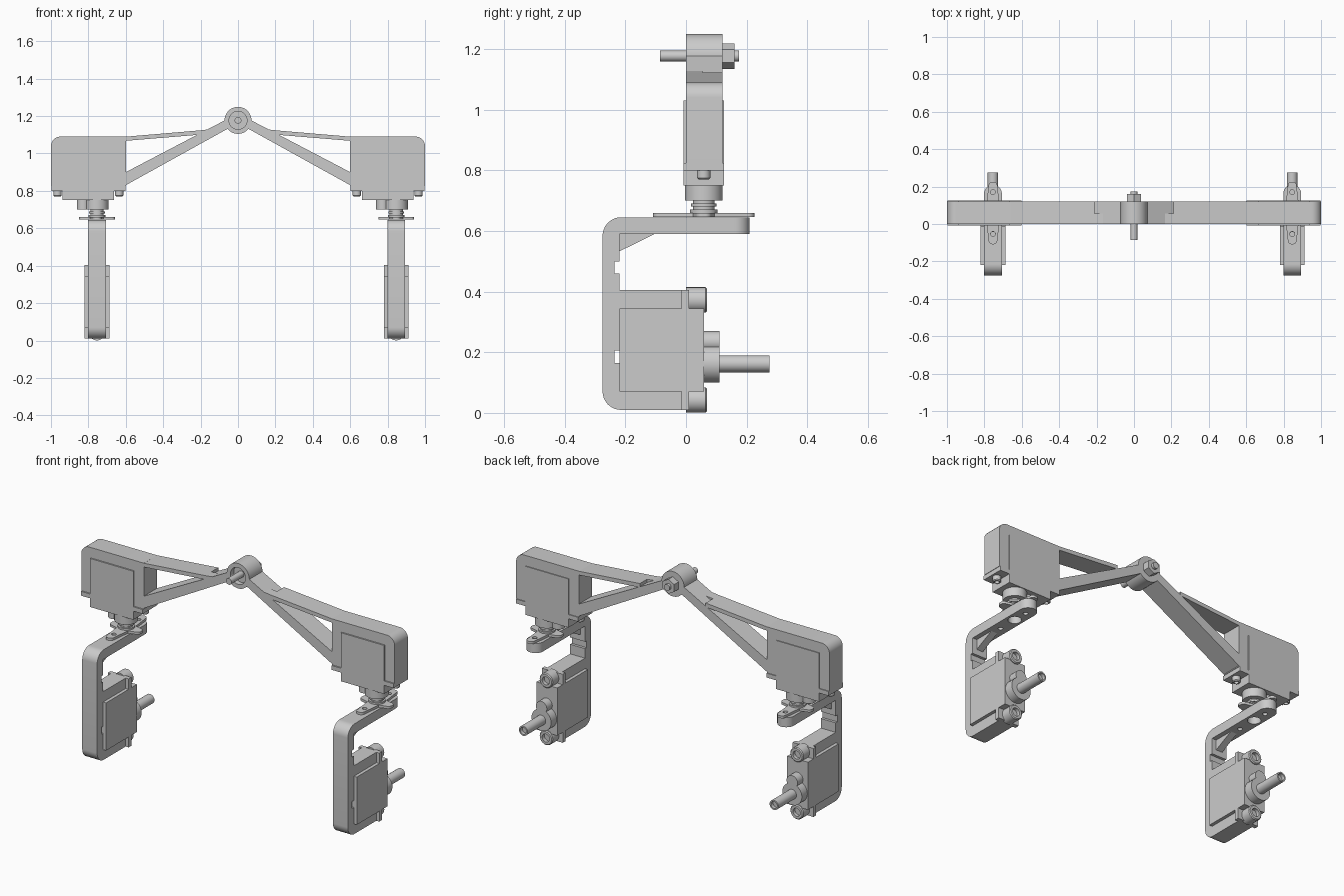
import bpy, bmesh, math
from mathutils import Matrix, Vector

if "Cube" in bpy.data.objects:
    bpy.data.objects.remove(bpy.data.objects["Cube"])


def frame(u, v, loc):
    """Matrix with local axes u, v and u x v, placed at loc."""
    u, v = Vector(u), Vector(v)
    m = Matrix((u, v, u.cross(v))).transposed().to_4x4()
    m.translation = loc
    return m


def finish(name, bm, m):
    bmesh.ops.remove_doubles(bm, verts=bm.verts, dist=1e-5)
    bmesh.ops.recalc_face_normals(bm, faces=bm.faces)
    bm.transform(m)
    me = bpy.data.meshes.new(name)
    bm.to_mesh(me)
    bm.free()
    me.shade_smooth()
    me.set_sharp_from_angle(angle=math.radians(30))
    ob = bpy.data.objects.new(name, me)
    bpy.context.collection.objects.link(ob)
    return ob


def rounded(pts, n=8):
    """Points (a, b) or (a, b, radius) -> outline with filleted corners."""
    out = []
    for i, p in enumerate(pts):
        c = Vector(p[:2])
        if len(p) == 2:
            out.append(c)
            continue
        a = (Vector(pts[i - 1][:2]) - c).normalized()
        b = (Vector(pts[(i + 1) % len(pts)][:2]) - c).normalized()
        half = a.angle(b) / 2
        mid = c + (a + b).normalized() * p[2] / math.sin(half)
        t = p[2] / math.tan(half)
        s, e = c + a * t - mid, c + b * t - mid
        for k in range(n + 1):
            d = s.lerp(e, k / n).normalized() * p[2]
            out.append(mid + d)
    return out


def circle(a, b, r, n=24):
    return [(a + r * math.cos(2 * math.pi * k / n),
             b + r * math.sin(2 * math.pi * k / n)) for k in range(n)]


def plate(name, loops, thick, m):
    """Flat outline with holes, extruded to a thickness about its plane."""
    cu = bpy.data.curves.new(name, 'CURVE')
    cu.dimensions, cu.fill_mode, cu.extrude = '2D', 'BOTH', thick / 2
    for loop in loops:
        sp = cu.splines.new('POLY')
        sp.points.add(len(loop) - 1)
        for q, p in zip(sp.points, loop):
            q.co = (p[0], p[1], 0, 1)
        sp.use_cyclic_u = True
    tmp = bpy.data.objects.new("temp_outline", cu)
    bpy.context.collection.objects.link(tmp)
    me = bpy.data.meshes.new_from_object(tmp)
    bpy.data.objects.remove(tmp)
    bm = bmesh.new()
    bm.from_mesh(me)
    return finish(name, bm, m)


def lathe(name, prof, m, n=32):
    """Spin (radius, height) points about the local third axis."""
    bm = bmesh.new()
    vs = [bm.verts.new((r, 0, h)) for r, h in prof]
    es = [bm.edges.new(e) for e in zip(vs, vs[1:])]
    bmesh.ops.spin(bm, geom=vs + es, cent=(0, 0, 0), axis=(0, 0, 1),
                   angle=2 * math.pi, steps=n)
    return finish(name, bm, m)


def rod(name, r, h0, h1, m, n=32):
    return lathe(name, [(0, h0), (r, h0), (r, h1), (0, h1)], m, n)


def box(name, lo, hi, m):
    bm = bmesh.new()
    bmesh.ops.create_cube(bm, size=1)
    for v in bm.verts:
        v.co = [lo[i] if v.co[i] < 0 else hi[i] for i in range(3)]
    return finish(name, bm, m)


def servo(tag, m, shaft, screw_r, screw_top):
    """Local axes: length, width, output direction; output face at 0."""
    at = lambda u: m @ Matrix.Translation((u, 0, 0))
    box(tag + "_servo_body", (-.1375, -.0665, -.28), (.1375, .0665, 0), m)
    box(tag + "_servo_flange", (-.1975, -.0665, -.075), (.1975, .0665, -.05), m)
    rod(tag + "_servo_gear_cover", .0625, -.01, .05, at(.0455))
    rod(tag + "_servo_small_gear_cover", .035, -.01, .05, at(-.027))
    lathe(tag + "_servo_shaft", [(0, .04), (.028, .04), (.028, shaft),
          (.02, shaft), (.02, shaft - .02), (0, shaft - .02)], at(.0455), 24)
    for u in (-.165, .165):
        r = screw_r
        lathe(tag + "_flange_screw", [(0, -.06), (r, -.06), (r, screw_top - .005),
              (r - .005, screw_top), (r * .55, screw_top),
              (r * .55, screw_top - .02), (0, screw_top - .02)], at(u), 24)


YMID = .06
# Mirrored support arms
for s, side in ((-1, "left"), (1, "right")):
    def part(name, pts, thick=.12, y=YMID):
        loop = [(s * p.x, p.y) for p in rounded(pts)]
        plate(side + name, [loop], thick, frame((1, 0, 0), (0, 0, 1), (0, y, 0)))
    part("_servo_housing", [(1, .825), (1, 1.09, .05), (.6, 1.09), (.6, .825),
         (.6625, .825), (.6625, 1.03), (.9375, 1.03), (.9375, .825)])
    part("_lower_strut", [(.61, .825), (.61, .895), (.05, 1.188), (.05, 1.135)])
    part("_upper_strut", [(.61, 1.089), (.21, 1.123), (.21, 1.1), (.61, 1.067)])
    part("_upper_strut_tip", [(.21, 1.123), (.155, 1.129), (.2, 1.1), (.21, 1.1)],
         .055, .0275)

# Central hinge, local height runs along +y
hinge = frame((0, 0, 1), (1, 0, 0), (0, 0, 1.177))
lathe("hinge_hub", [(0, .03), (.048, .03), (.048, 0), (.072, 0), (.072, .12),
                    (0, .12)], hinge, 48)
rod("hinge_bolt", .018, -.085, .175, hinge, 24)
rod("hinge_nut", .042, .118, .16, hinge, 6)

# Two identical servo and hanging bracket assemblies
for dx, side in ((0, "left"), (1.6, "right")):
    X = -.754 + dx
    servo(side + "_upper", frame((1, 0, 0), (0, -1, 0), (-.8 + dx, .0585, .75)),
          .07, .022, -.02)
    servo(side + "_lower", frame((0, 0, -1), (-1, 0, 0), (X, .06, .2075)),
          .215, .042, .01)

    # C-shaped bracket wrapping the lower servo
    yz = frame((0, 1, 0), (0, 0, 1), (X, 0, 0))
    plate(side + "_bracket", [rounded([
        (-.275, .01, .06), (-.015, .01), (-.015, .07), (-.22, .07),
        (-.22, .165), (-.235, .165), (-.235, .205), (-.22, .205),
        (-.22, .345), (-.015, .345), (-.015, .405), (-.22, .405),
        (-.22, .46), (-.235, .46), (-.235, .5), (-.22, .5),
        (-.22, .59), (-.2, .59), (-.2, .645), (-.275, .645, .06)])], .095, yz)
    plate(side + "_bracket_gusset", [[(-.225, .53), (-.1, .592), (-.225, .592)]],
          .04, yz)
    plate(side + "_bracket_arm", [rounded([(-.0475, -.2), (.0475, -.2),
          (.0475, .21, .0474), (-.0475, .21, .0474)]), circle(0, .058, .035),
          circle(0, .145, .013), circle(0, -.055, .013)], .055,
          frame((1, 0, 0), (0, 1, 0), (X, 0, .6175)))

    # Cross-shaped servo horn with a stepped hub
    horn = []
    for k in range(4):
        L = .167 if k % 2 else .096
        rot = Matrix.Rotation(k * math.pi / 2, 2)
        for a, b, r in ((.036, -.036, 0), (L, -.021, .02), (L, .021, .02)):
            q = rot @ Vector((a, b))
            horn.append((q.x, q.y, r) if r else (q.x, q.y))
    plate(side + "_servo_horn", [rounded(horn), circle(0, .112, .013, 16),
          circle(0, -.112, .013, 16)], .014,
          frame((1, 0, 0), (0, 1, 0), (X, .0585, .653)))
    lathe(side + "_horn_hub", [(0, .65), (.045, .65), (.045, .67), (.035, .67),
          (.035, .68), (.042, .68), (.042, .69), (.035, .69), (.035, .705),
          (0, .705)], Matrix.Translation((X, .0585, 0)))
